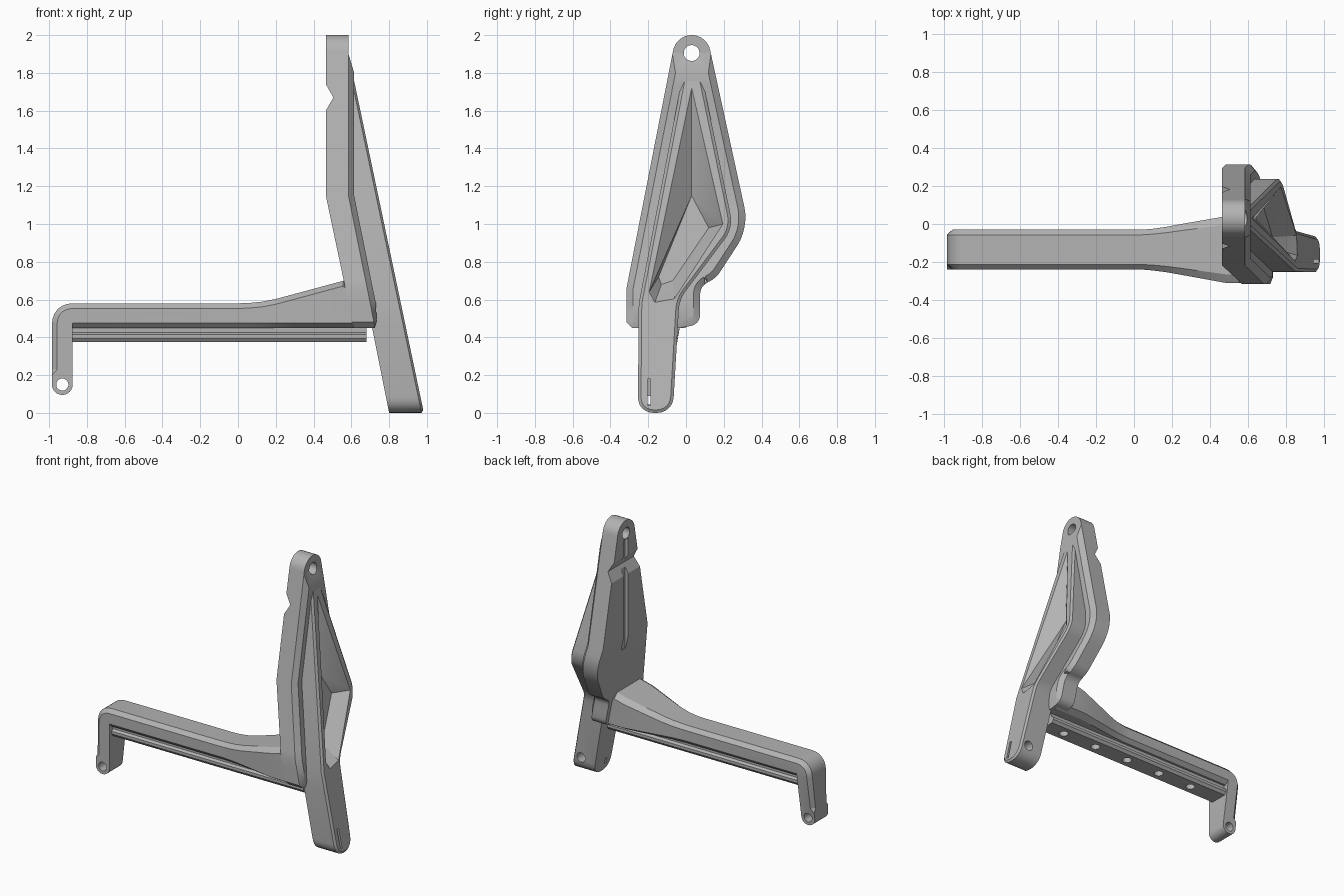
import bpy, bmesh, math
from mathutils import Vector

if "Cube" in bpy.data.objects:
    bpy.data.objects.remove(bpy.data.objects["Cube"])

grey = bpy.data.materials.new("mid grey")
grey.diffuse_color = (0.45, 0.45, 0.45, 1)
grey.use_nodes = True
grey.node_tree.nodes["Principled BSDF"].inputs["Base Color"].default_value = grey.diffuse_color


def rounded(pts, steps=6):
    """2D outline; a third value on a point rounds that corner."""
    out = []
    for i, p in enumerate(pts):
        c = Vector(p[:2])
        if len(p) < 3:
            out.append(c)
            continue
        a = c + (Vector(pts[i - 1][:2]) - c).normalized() * p[2]
        b = c + (Vector(pts[(i + 1) % len(pts)][:2]) - c).normalized() * p[2]
        for k in range(steps + 1):
            t = k / steps
            w = 0.8 * 2 * t * (1 - t)
            out.append((a * (1 - t) ** 2 + c * w + b * t * t) / ((1 - t) ** 2 + w + t * t))
    return out


def shrink(outline, amount):
    """Move each outline point inwards along its mitre by amount(point)."""
    n = len(outline)
    area = sum(outline[i - 1].cross(outline[i]) for i in range(n))
    s = 1 if area > 0 else -1
    out = []
    for i, p in enumerate(outline):
        d1 = (p - outline[i - 1]).normalized()
        d2 = (outline[(i + 1) % n] - p).normalized()
        n1, n2 = Vector((-d1.y, d1.x)) * s, Vector((-d2.y, d2.x)) * s
        out.append(p + (n1 + n2) / max(0.4, 1 + n1.dot(n2)) * amount(p))
    return out


def lerp(table, v):
    """Piecewise linear lookup in ascending (key, value) pairs."""
    if v <= table[0][0]:
        return table[0][1]
    for (a, p), (b, q) in zip(table, table[1:]):
        if v <= b:
            return p + (q - p) * (v - a) / (b - a)
    return table[-1][1]


def loft(rings, to3d):
    """Closed solid through (outline, depth) rings."""
    bm = bmesh.new()
    vs = [[bm.verts.new(to3d(p, u)) for p in o] for o, u in rings]
    for a, b in zip(vs, vs[1:]):
        for i in range(len(a)):
            bm.faces.new((a[i - 1], a[i], b[i], b[i - 1]))
    bm.faces.new(vs[0])
    bm.faces.new(vs[-1])
    bmesh.ops.recalc_face_normals(bm, faces=bm.faces)
    return bm


def extrude(outline, to3d, lo, hi):
    return loft([(outline, lo), (outline, hi)], to3d)


def along_x(p, u): return (u, p[0], p[1])
def along_y(p, u): return (p[0], u, p[1])
def along_z(p, u): return (p[0], p[1], u)


def slice_at(bm, axis, values):
    ends = [v.co[axis] for v in bm.verts]
    for v in values:
        if min(ends) + 0.01 < v < max(ends) - 0.01:
            co, no = Vector(), Vector()
            co[axis], no[axis] = v, 1
            bmesh.ops.bisect_plane(bm, geom=bm.verts[:] + bm.edges[:] + bm.faces[:],
                                   dist=1e-5, plane_co=co, plane_no=no)


def finish(bm, name):
    bmesh.ops.triangulate(bm, faces=bm.faces[:])
    bmesh.ops.recalc_face_normals(bm, faces=bm.faces)
    me = bpy.data.meshes.new(name)
    bm.to_mesh(me)
    bm.free()
    me.materials.append(grey)
    ob = bpy.data.objects.new(name, me)
    bpy.context.collection.objects.link(ob)
    return ob


def bent_slab(name, outline, back, front, inset, rise):
    """Slab seen along x, bent to back/front profiles, with a bevelled raised front."""
    bm = loft([(outline, 0), (outline, 1), (shrink(outline, lambda p: inset), 2)], along_x)
    slice_at(bm, 2, sorted({k for k, _ in back + front + rise}))
    for v in bm.verts:
        u, z = v.co.x, v.co.z
        b, f = lerp(back, z), lerp(front, z)
        v.co.x = b + (f - b) * min(u, 1) + max(u - 1, 0) * lerp(rise, z)
    return finish(bm, name)


def cut(ob, bm):
    c = finish(bm, "cutter")
    c.hide_render = True
    m = ob.modifiers.new("cut", 'BOOLEAN')
    m.object, m.operation, m.solver = c, 'DIFFERENCE', 'EXACT'
    bpy.context.view_layer.objects.active = ob
    bpy.ops.object.modifier_apply(modifier=m.name)
    bpy.data.objects.remove(c)


def circle(cx, cy, r, n=32):
    return [Vector((cx + r * math.cos(i * math.tau / n), cy + r * math.sin(i * math.tau / n))) for i in range(n)]


def rect(a, b, c, d):
    return [Vector(p) for p in ((a, b), (c, b), (c, d), (a, d))]


# upright back plate, bent and notched
plate_front = [(0.45, 0.725), (0.58, 0.70), (1.15, 0.585), (2.1, 0.585)]
plate_back = [(0.45, 0.61), (0.70, 0.56), (1.15, 0.465), (1.60, 0.465),
              (1.67, 0.505), (1.74, 0.465), (2.1, 0.465)]
top_arc = [(0.03 + 0.1 * math.cos(a), 1.9 + 0.1 * math.sin(a))
           for a in [math.radians(10 + 10 * i) for i in range(17)]]
outline = rounded(top_arc + [(-0.315, 0.66), (-0.315, 0.48), (-0.285, 0.45), (-0.03, 0.45),
                             (0.075, 0.47, 0.05), (0.075, 0.68, 0.05), (0.15, 0.70, 0.05),
                             (0.333, 0.98, 0.11)])
plate = bent_slab("back_plate", outline, plate_back, plate_front, 0.035,
                  [(0.45, 0.01), (0.58, 0.03), (1.8, 0.03), (1.9, 0.0)])
cut(plate, extrude(circle(0.03, 1.905, 0.042), along_x, 0.3, 0.8))
cut(plate, extrude(rect(0.005, 1.05, 0.055, 1.86), along_x, 0.3, 0.49))

# diamond frame running down into the front leg
def slope(z): return 0.585 + 0.21 * (1.9 - z)
leg = bent_slab("front_leg",
                rounded([(-0.255, 0.0, 0.085), (-0.07, 0.0, 0.085), (-0.035, 0.60, 0.05),
                         (0.25, 0.98, 0.07), (0.07, 1.85), (-0.005, 1.85), (-0.25, 0.58)]),
                [(0.0, 0.80), (0.45, 0.71), (0.58, 0.68), (1.15, 0.56), (1.9, 0.56)],
                [(0.0, slope(0) - 0.012), (1.9, slope(1.9) - 0.012)], 0.016, [(0, 0.012), (2, 0.012)])

# drafted pocket in the frame
rim = [(0.03, 1.72), (0.195, 1.0), (-0.06, 0.605), (-0.165, 0.585), (-0.195, 0.64)]
floor = [(0.03, 1.15), (0.12, 0.98), (-0.07, 0.70), (-0.13, 0.68), (-0.145, 0.72)]
bm = bmesh.new()
rings = [[bm.verts.new((lerp(plate_front, z) + 0.055, y, z)) for y, z in floor],
         [bm.verts.new((slope(z), y, z)) for y, z in rim],
         [bm.verts.new((slope(z) + 0.2, y, z)) for y, z in rim]]
for a, b in zip(rings, rings[1:]):
    for i in range(5):
        j = (i + 1) % 5
        bm.faces.new((a[i], a[j], b[j], b[i]))
bm.faces.new(rings[0])
bm.faces.new(rings[2])
cut(leg, bm)

# slot and side hole near the foot
cut(leg, extrude(rect(-0.205, 0.04, -0.187, 0.18), along_x, 0.90, 1.2))
cut(leg, extrude(rect(-0.205, 0.045, -0.187, 0.09), along_x, 0.6, 1.1))
cut(leg, extrude(circle(0.895, 0.11, 0.035), along_y, -0.14, 0.1))

# long arm with hooked end, chamfered along its edges
lug = [(-0.93 + 0.055 * math.cos(a), 0.15 + 0.055 * math.sin(a))
       for a in [math.radians(180 + 15 * i) for i in range(13)]]
side = rounded(lug + [(-0.875, 0.45), (0.70, 0.45), (0.66, 0.62), (0.56, 0.70), (0.2, 0.603),
                      (0.13, 0.589), (0.06, 0.582), (0, 0.58), (-0.985, 0.58, 0.11),
                      (-0.985, 0.23), (-0.985, 0.2)])
inner = shrink(side, lambda p: 0.0 if p.y < 0.21 or p.x > 0.6 else 0.027)
for p, q in zip(side, inner):  # the underside chamfer only lifts at the inner corners
    if abs(p.y - 0.45) < 0.005 and p.x > -0.9:
        q.x, q.y = p.x, 0.477
bm = loft([(inner, -0.24), (side, -0.213), (side, -0.057), (inner, -0.03)], along_y)
low = [(0.04, -0.24), (0.1, -0.245), (0.17, -0.254), (0.25, -0.268), (0.48, -0.31)]
high = [(0.04, -0.03), (0.1, -0.025), (0.17, -0.015), (0.25, 0.0), (0.48, 0.04)]
slice_at(bm, 0, [k for k, _ in low])
for v in bm.verts:
    a, b = lerp(low, v.co.x), lerp(high, v.co.x)
    if v.co.x < -0.87:  # hook narrows towards its lug
        b = lerp([(0.15, -0.085), (0.47, -0.03)], v.co.z)
    v.co.y = a + (v.co.y + 0.24) / 0.21 * (b - a)
arm = finish(bm, "arm")
cut(arm, extrude(circle(-0.93, 0.15, 0.032), along_y, -0.5, 0.2))

# mounting rail under the arm, with blind holes
half = [(0.06, 0.47), (0.06, 0.425), (0.08, 0.415), (0.08, 0.395), (0.065, 0.375)]
section = [Vector((-0.135 + y, z)) for y, z in half] + [Vector((-0.135 - y, z)) for y, z in reversed(half)]
rail = finish(extrude(section, along_x, -0.88, 0.68), "rail")
for i in range(5):
    cut(rail, extrude(circle(-0.62 + 0.285 * i, -0.135, 0.032), along_z, 0.3, 0.43))

# smooth curves, sharp edges
for ob in (plate, leg, arm, rail):
    bpy.ops.object.select_all(action='DESELECT')
    ob.select_set(True)
    bpy.context.view_layer.objects.active = ob
    bpy.ops.object.shade_smooth_by_angle(angle=math.radians(25))
